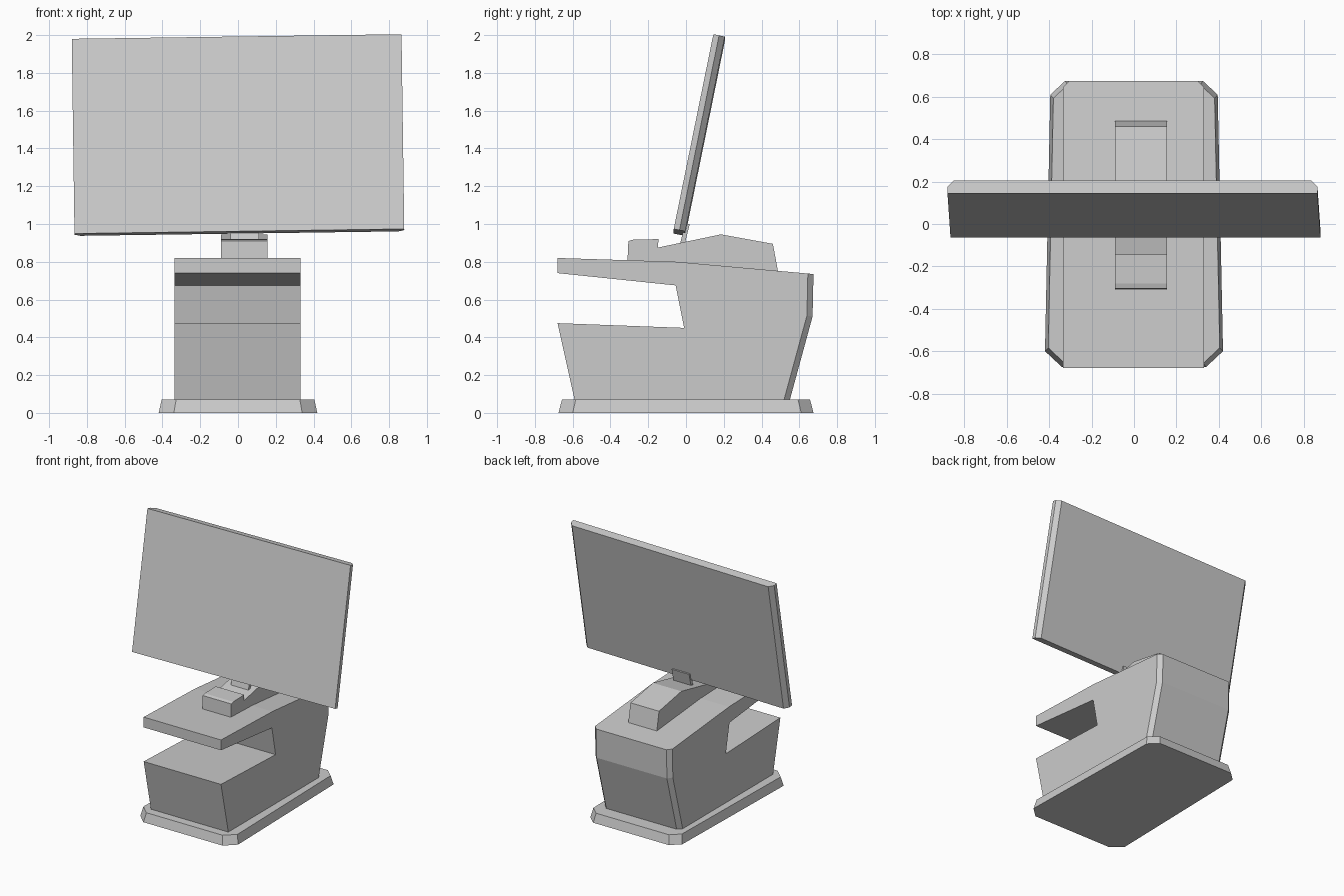
import bpy
import bmesh
from math import radians

cube = bpy.data.objects.get("Cube")
if cube:
    bpy.data.objects.remove(cube, do_unlink=True)

grey = bpy.data.materials.new("light grey")
grey.use_nodes = True
colour = (0.6, 0.6, 0.6, 1)
grey.diffuse_color = colour
grey.node_tree.nodes["Principled BSDF"].inputs["Base Color"].default_value = colour


def loft(name, start, end, bevel_test=None, bevel=0.03):
    """Solid between two matching loops of points, with optional chamfered edges."""
    bm = bmesh.new()
    a = [bm.verts.new(p) for p in start]
    b = [bm.verts.new(p) for p in end]
    n = len(a)
    bm.faces.new(a)
    bm.faces.new(b[::-1])
    for i in range(n):
        j = (i + 1) % n
        bm.faces.new((a[i], b[i], b[j], a[j]))
    if bevel_test:
        edges = [e for e in bm.edges if bevel_test(*[v.co for v in e.verts])]
        bmesh.ops.bevel(bm, geom=edges, offset=bevel, segments=1,
                        affect='EDGES', clamp_overlap=True)
    bmesh.ops.recalc_face_normals(bm, faces=bm.faces[:])
    mesh = bpy.data.meshes.new(name)
    bm.to_mesh(mesh)
    bm.free()
    mesh.materials.append(grey)
    obj = bpy.data.objects.new(name, mesh)
    bpy.context.collection.objects.link(obj)
    return obj


def side_prism(name, profile, x0, x1, **kw):
    """Extrude a (y, z) side profile across the width."""
    return loft(name, [(x0, y, z) for y, z in profile],
                [(x1, y, z) for y, z in profile], **kw)


# Base plate: tapered, with cut corners
half = [(0.34, -0.675), (0.42, -0.6), (0.395, 0.61), (0.325, 0.675)]
plan = half + [(-x, y) for x, y in reversed(half)]
loft("base_plate", [(x, y, 0) for x, y in plan],
     [(x * 0.963, y * 0.973, 0.07) for x, y in plan])

# Body: slotted block with chamfered rear corners
body = [(-0.59, 0.07), (-0.68, 0.475), (-0.01, 0.45), (-0.055, 0.675),
        (-0.68, 0.74), (-0.68, 0.82), (-0.05, 0.8), (0.675, 0.735),
        (0.67, 0.51), (0.55, 0.07)]
side_prism("body", body, -0.335, 0.33,
           bevel_test=lambda p, q: min(p.y, q.y) > 0.5 and abs(p.x - q.x) < 0.01)

# Raised housing on top of the body
housing = [(-0.31, 0.8), (-0.305, 0.91), (-0.28, 0.917), (-0.145, 0.92),
           (-0.15, 0.875), (0.185, 0.945), (0.46, 0.895), (0.487, 0.75),
           (0.2, 0.76)]
side_prism("housing", housing, -0.09, 0.155)

# Bracket that holds the screen
bracket = [(-0.035, 0.88), (-0.01, 0.88), (0.02, 1.0), (-0.005, 1.0)]
side_prism("screen_bracket", bracket, -0.04, 0.11)

# Screen: panel with chamfered rear side edges, leaning back
w, h, t = 0.873, 0.526, 0.062
panel = [(-w, 0), (w, 0), (w, t / 2), (w - 0.03, t), (0.03 - w, t), (-w, t / 2)]
screen = loft("screen", [(x, y, -h) for x, y in panel], [(x, y, h) for x, y in panel])
screen.rotation_euler = (radians(-11.5), radians(-0.8), 0)
screen.location = (0, 0.04, 1.477)
